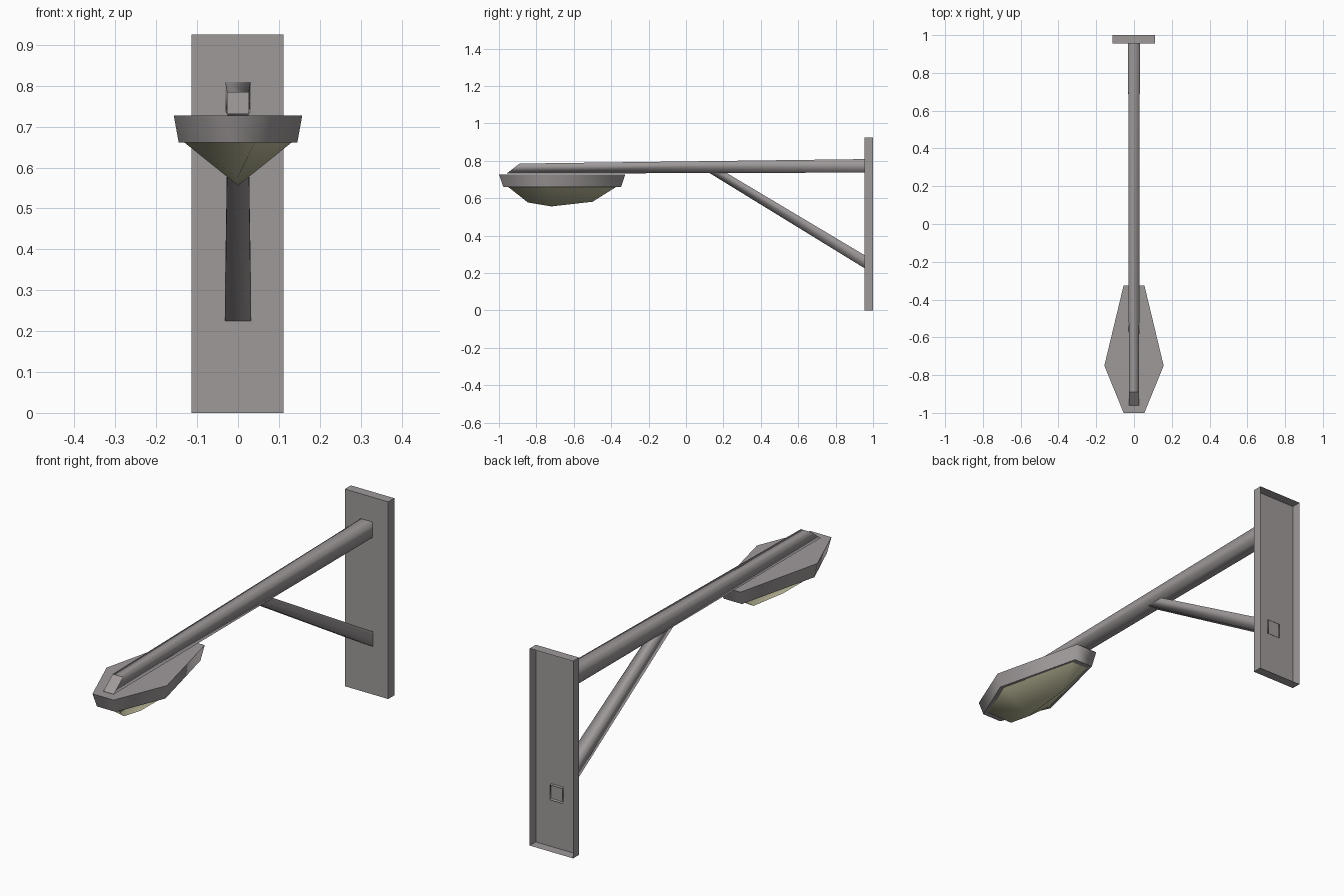
import bpy, bmesh

if "Cube" in bpy.data.objects:
    bpy.data.objects.remove(bpy.data.objects["Cube"])


def material(name, rgb):
    m = bpy.data.materials.new(name)
    m.diffuse_color = (*rgb, 1)
    m.use_nodes = True
    m.node_tree.nodes["Principled BSDF"].inputs["Base Color"].default_value = m.diffuse_color
    return m


GREY = material("warm_grey_metal", (0.35, 0.322, 0.324))
GLASS = material("pale_yellow_glass", (0.58, 0.56, 0.37))


def finish(name, bm, mat):
    bmesh.ops.recalc_face_normals(bm, faces=bm.faces)
    me = bpy.data.meshes.new(name)
    bm.to_mesh(me)
    bm.free()
    me.materials.append(mat)
    ob = bpy.data.objects.new(name, me)
    bpy.context.collection.objects.link(ob)
    return ob


def loft(name, rings, mat, caps=(True, True), smooth=False):
    """Skin consecutive rings of points; sides flat or smooth, ends flat."""
    bm = bmesh.new()
    loops = [[bm.verts.new(p) for p in r] for r in rings]
    n = len(loops[0])
    for a, b in zip(loops, loops[1:]):
        for i in range(n):
            f = bm.faces.new((a[i], a[(i + 1) % n], b[(i + 1) % n], b[i]))
            f.smooth = smooth
    for cap, ring in zip(caps, (loops[0], loops[-1])):
        if cap:
            f = bm.faces.new(ring)
            for e in f.edges:
                e.smooth = False
    return finish(name, bm, mat)


def section(w, low, high):
    """Four-sided section from a lower and an upper (y, z) point."""
    return [(-w, *low), (w, *low), (w, *high), (-w, *high)]


def hexagon(w, end_w, y0, ym, y1, z):
    return [(-end_w, y0, z), (end_w, y0, z), (w, ym, z),
            (end_w, y1, z), (-end_w, y1, z), (-w, ym, z)]


def plate_ring(y):
    return [(-0.114, y, 0), (0.111, y, 0), (0.111, y, 0.925), (-0.114, y, 0.925)]


# Wall plate: shallow tray, open at the back, front panel facing -y
plate = loft("wall_plate", [plate_ring(0.955), plate_ring(1.0)], GREY, (True, False))
if plate.data.polygons[-1].normal.y > 0:
    plate.data.flip_normals()

# Long tapering arm with a slanted tip
loft("arm", [section(0.027, (-0.96, 0.731), (-0.89, 0.785)),
             section(0.031, (0.9545, 0.737), (0.9545, 0.809))],
     GREY, (True, False), smooth=True)

# Diagonal brace, its open end poking slightly through the plate
loft("brace", [section(0.025, (0.12, 0.738), (0.212, 0.738)),
               section(0.032, (0.962, 0.221), (0.962, 0.291))],
     GREY, (True, False), smooth=True)

# Lamp housing
loft("lamp_housing", [hexagon(0.157, 0.055, -1.0, -0.75, -0.325, 0.727),
                      hexagon(0.145, 0.048, -0.977, -0.745, -0.347, 0.661)],
     GREY, smooth=True)

# Glass: hexagonal rim drawn down to a bent keel
rim = hexagon(0.132, 0.042, -0.953, -0.74, -0.37, 0.662)
keel = [(0, -0.845, 0.577), (0, -0.72, 0.556), (0, -0.5, 0.581)]
bm = bmesh.new()
r = [bm.verts.new(p) for p in rim]
k = [bm.verts.new(p) for p in keel]
for f in ((r[0], r[1], k[0]), (r[1], r[2], k[1], k[0]), (r[2], r[3], k[2], k[1]),
          (r[3], r[4], k[2]), (r[4], r[5], k[1], k[2]), (r[5], r[0], k[0], k[1])):
    bm.faces.new(f).smooth = True
top = bm.faces.new(r)
for e in top.edges:
    e.smooth = False
finish("lamp_glass", bm, GLASS)
